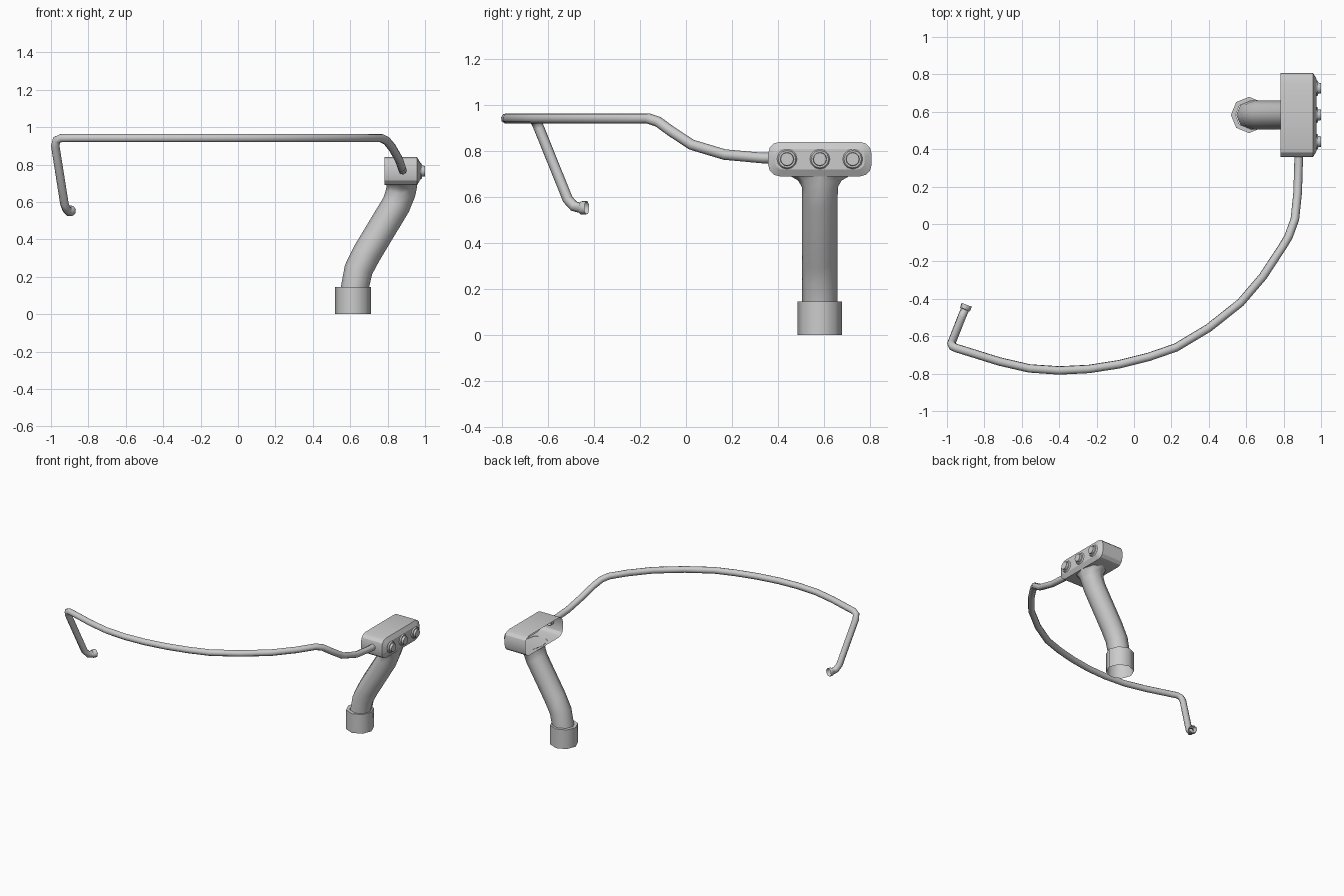
import bpy, bmesh
from math import sin, cos, pi, radians
from mathutils import Vector

if "Cube" in bpy.data.objects:
    bpy.data.objects.remove(bpy.data.objects["Cube"])


def loft(name, rings, cap_end=False, angle=40):
    """Skin a list of equal-length point rings."""
    bm = bmesh.new()
    loops = [[bm.verts.new(p) for p in ring] for ring in rings]
    n = len(loops[0])
    for a, b in zip(loops, loops[1:]):
        for i in range(n):
            j = (i + 1) % n
            bm.faces.new((a[i], a[j], b[j], b[i]))
    if cap_end:
        bm.faces.new(loops[-1])
    bmesh.ops.recalc_face_normals(bm, faces=bm.faces)
    mesh = bpy.data.meshes.new(name)
    bm.to_mesh(mesh)
    bm.free()
    obj = bpy.data.objects.new(name, mesh)
    bpy.context.collection.objects.link(obj)
    smooth(obj, angle)
    return obj


def smooth(obj, angle):
    bpy.ops.object.select_all(action='DESELECT')
    obj.select_set(True)
    bpy.context.view_layer.objects.active = obj
    bpy.ops.object.shade_smooth_by_angle(angle=radians(angle))


def tilted_ring(x, z, tilt, rx, ry, n=8):
    """Ellipse around y = 0.583, leaning in the xz plane."""
    t = radians(tilt)
    return [(x + rx * cos(a) * cos(t), 0.583 + ry * sin(a), z - rx * cos(a) * sin(t))
            for a in (2 * pi * i / n for i in range(n))]


def side_circle(x, y, r, n=12):
    return [(x, y + r * cos(2 * pi * i / n), 0.765 + r * sin(2 * pi * i / n)) for i in range(n)]


def rounded_rect(x, inset, seg=3):
    r = 0.05 - inset * 0.6
    hy, hz = 0.225 - inset - r, 0.075 - inset - r
    pts = []
    for k, (sy, sz) in enumerate(((1, 1), (-1, 1), (-1, -1), (1, -1))):
        for i in range(seg + 1):
            a = (k + i / seg) * pi / 2
            pts.append((x, 0.583 + sy * hy + r * cos(a), 0.765 + sz * hz + r * sin(a)))
    return pts


# Head housing: open on the inner side, chamfered face outside
loft("head_housing", [rounded_rect(0.783, 0), rounded_rect(0.957, 0),
                      rounded_rect(0.975, 0.03)], True, 25)

# Three buttons with sloped surrounds
for i, y in enumerate((0.44, 0.583, 0.726)):
    loft(f"button_{i + 1}", [side_circle(0.962, y, 0.052), side_circle(0.984, y, 0.038),
                             side_circle(0.984, y, 0.03), side_circle(1.0, y, 0.028)], True, 30)

# Bent stem, flared where it meets the housing
loft("stem", [tilted_ring(*r) for r in (
    (0.622, 0.13, 0, 0.075, 0.077),
    (0.645, 0.24, 18, 0.077, 0.077),
    (0.690, 0.328, 30, 0.078, 0.077),
    (0.845, 0.585, 30, 0.078, 0.077),
    (0.868, 0.645, 14, 0.080, 0.079),
    (0.874, 0.672, 4, 0.081, 0.095),
    (0.876, 0.692, 0, 0.082, 0.130))], angle=60)

# Collar at the foot of the stem
loft("collar", [tilted_ring(0.615, z, 0, r, r) for z, r in
                ((0, 0.097), (0.145, 0.097), (0.145, 0.072))], angle=50)

# Long curved band with a hooked end: x, y, z, radius factor
path = [
    (0.88, 0.39, 0.77, 1), (0.88, 0.33, 0.77, 1), (0.875, 0.167, 0.785, 1),
    (0.86, 0.024, 0.828, 1), (0.825, -0.07, 0.89, 1), (0.795, -0.12, 0.927, 1),
    (0.765, -0.165, 0.942, 1), (0.69, -0.28, 0.942, 1), (0.57, -0.42, 0.942, 1),
    (0.40, -0.555, 0.942, 1), (0.225, -0.66, 0.942, 1), (0.08, -0.71, 0.942, 1),
    (-0.08, -0.75, 0.942, 1), (-0.24, -0.775, 0.942, 1), (-0.40, -0.783, 0.942, 1),
    (-0.56, -0.772, 0.942, 1), (-0.72, -0.735, 0.942, 1), (-0.855, -0.693, 0.942, 1),
    (-0.945, -0.665, 0.942, 1), (-0.970, -0.655, 0.932, 1), (-0.977, -0.640, 0.90, 1),
    (-0.928, -0.515, 0.59, 1), (-0.917, -0.488, 0.56, 1), (-0.905, -0.460, 0.553, 1),
    (-0.903, -0.455, 0.553, 1.3), (-0.894, -0.432, 0.553, 1.3)]
curve = bpy.data.curves.new("band", 'CURVE')
curve.dimensions = '3D'
curve.bevel_depth = 0.023
curve.bevel_resolution = 2
spline = curve.splines.new('POLY')
spline.points.add(len(path) - 1)
for p, (x, y, z, r) in zip(spline.points, path):
    p.co = (x, y, z, 1)
    p.radius = r
band = bpy.data.objects.new("band", curve)
bpy.context.collection.objects.link(band)
bpy.ops.object.select_all(action='DESELECT')
band.select_set(True)
bpy.context.view_layer.objects.active = band
bpy.ops.object.convert(target='MESH')
smooth(bpy.context.view_layer.objects.active, 60)
